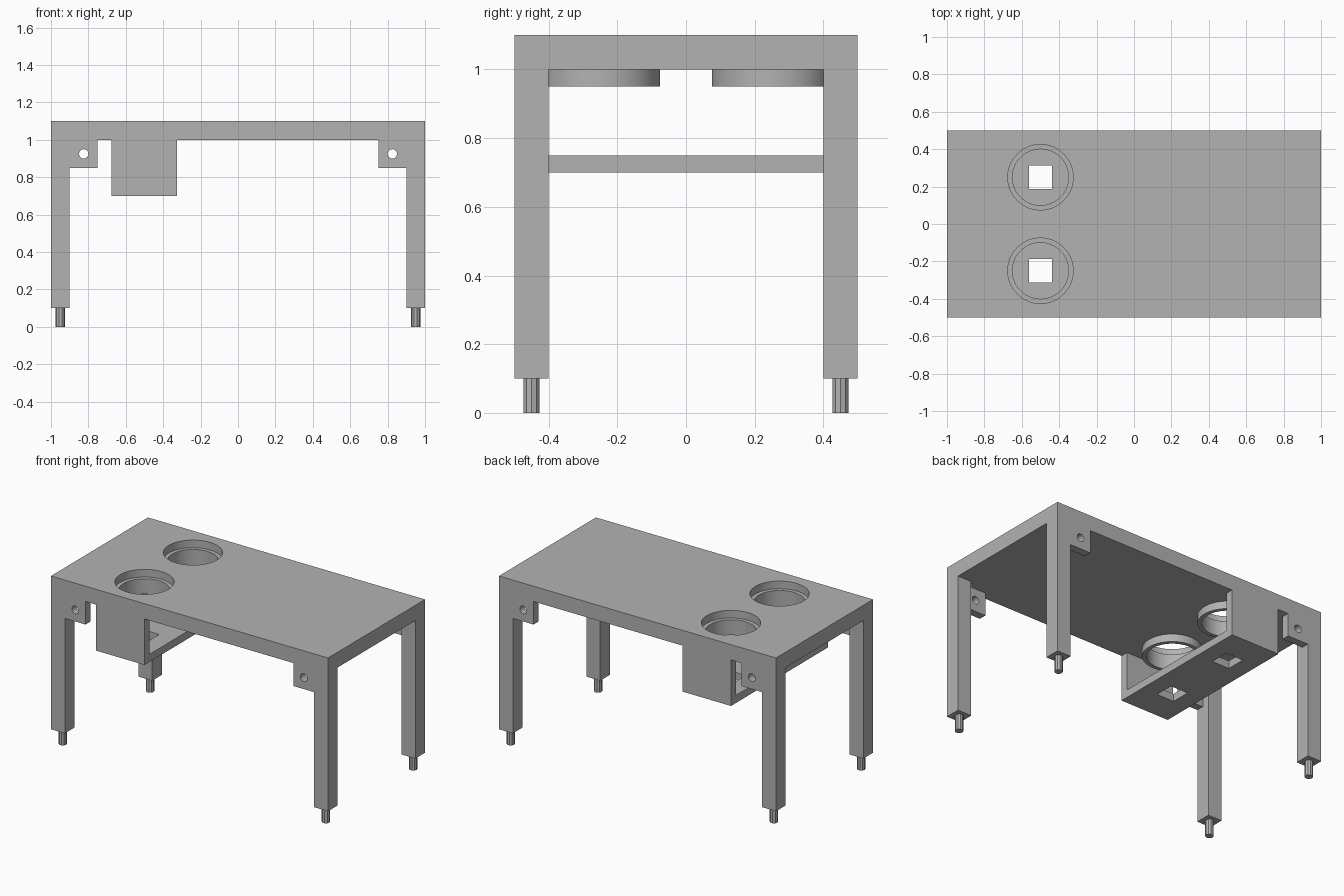
import bpy
from math import radians

cube = bpy.data.objects.get("Cube")
if cube:
    bpy.data.objects.remove(cube, do_unlink=True)

grey = bpy.data.materials.new("plain grey")
grey.use_nodes = True
GREY = (0.45, 0.45, 0.45, 1)
grey.diffuse_color = GREY
grey.node_tree.nodes["Principled BSDF"].inputs["Base Color"].default_value = GREY


def box(name, low, high):
    """Axis-aligned block between two corners."""
    centre = [(a + b) / 2 for a, b in zip(low, high)]
    bpy.ops.mesh.primitive_cube_add(size=1, location=centre)
    ob = bpy.context.object
    ob.name = name
    ob.scale = [abs(b - a) for a, b in zip(low, high)]
    bpy.ops.object.transform_apply(location=True, rotation=False, scale=True)
    ob.data.materials.append(grey)
    return ob


def cylinder(name, centre, radius, depth, sides=64, turn=(0, 0, 0)):
    bpy.ops.mesh.primitive_cylinder_add(vertices=sides, radius=radius, depth=depth,
                                        location=centre, rotation=turn)
    ob = bpy.context.object
    ob.name = name
    bpy.ops.object.transform_apply(location=True, rotation=True, scale=True)
    ob.data.materials.append(grey)
    return ob


def cut(target, cutter):
    """Subtract the cutter, then discard it."""
    mod = target.modifiers.new("cut", 'BOOLEAN')
    mod.operation = 'DIFFERENCE'
    mod.solver = 'EXACT'
    mod.object = cutter
    bpy.context.view_layer.objects.active = target
    bpy.ops.object.modifier_apply(modifier=mod.name)
    bpy.data.objects.remove(cutter, do_unlink=True)


def smooth(ob):
    bpy.ops.object.select_all(action='DESELECT')
    ob.select_set(True)
    bpy.context.view_layer.objects.active = ob
    bpy.ops.object.shade_smooth_by_angle(angle=radians(30))


ENDS = (("front", -1), ("back", 1))
HOLDER_X = -0.5
HOLDER_R = 0.175
BORE_R = 0.15

# Table top and the shelf hanging under its cup holders
top = box("table_top", (-1, -0.5, 1), (1, 0.5, 1.1))
x0, x1 = HOLDER_X - HOLDER_R, HOLDER_X + HOLDER_R
shelf = box("holder_shelf", (x0, -0.5, 0.7), (x1, 0.5, 0.75))

for end, s in ENDS:
    y = s * 0.25
    # Stepped round holder: wide recess, narrower bore, collar beneath
    cut(top, cylinder("recess_cutter", (HOLDER_X, y, 1.1), HOLDER_R, 0.1))
    cut(top, cylinder("bore_cutter", (HOLDER_X, y, 1.05), BORE_R, 0.3))
    collar = cylinder(end + "_holder_collar", (HOLDER_X, y, 0.975), HOLDER_R, 0.05)
    cut(collar, cylinder("collar_cutter", (HOLDER_X, y, 0.975), BORE_R, 0.2))
    smooth(collar)

    # Square drain hole and side wall of the shelf
    h = 0.0625
    cut(shelf, box("drain_cutter", (HOLDER_X - h, y - h, 0.6), (HOLDER_X + h, y + h, 0.8)))
    box(end + "_shelf_wall", (x0, s * 0.45, 0.75), (x1, s * 0.5, 1))

    # Legs with pegs, and drilled corner brackets
    for side, m in (("left", 1), ("right", -1)):
        label = end + "_" + side
        box(label + "_leg", (m * 0.9, s * 0.4, 0.1), (m, s * 0.5, 1))
        smooth(cylinder(label + "_peg", (m * 0.95, s * 0.45, 0.05), 0.025, 0.1,
                        sides=10, turn=(0, 0, radians(90))))
        bracket = box(label + "_bracket", (m * 0.75, s * 0.45, 0.85), (m * 0.9, s * 0.5, 1))
        cut(bracket, cylinder("bolt_cutter", (m * 0.825, s * 0.475, 0.925), 0.025, 0.2,
                              sides=24, turn=(radians(90), 0, 0)))
        smooth(bracket)

smooth(top)
